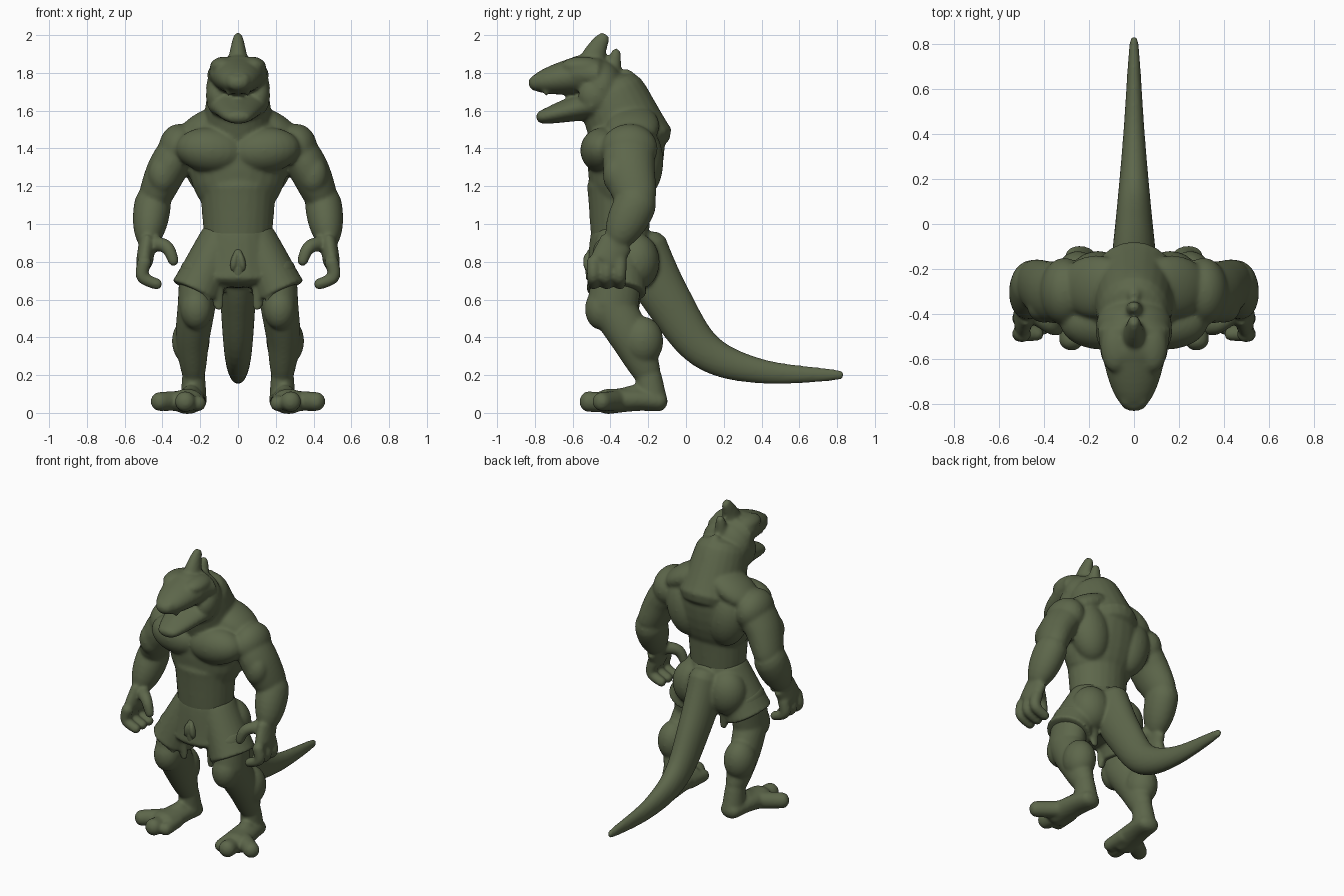
import bpy, bmesh, math
from mathutils import Vector, Matrix
from mathutils.geometry import interpolate_bezier

if "Cube" in bpy.data.objects:
    bpy.data.objects.remove(bpy.data.objects["Cube"])

OLIVE = (0.11, 0.135, 0.07, 1)
hide = bpy.data.materials.new("olive_hide")
hide.use_nodes = True
hide.diffuse_color = OLIVE
hide.node_tree.nodes["Principled BSDF"].inputs["Base Color"].default_value = OLIVE


def smooth_path(points, steps=8):
    """Smooth curve passing through every joint."""
    points = [Vector(p) for p in points]
    path = points[:1]
    for i, (a, b) in enumerate(zip(points, points[1:])):
        before = points[max(i - 1, 0)]
        after = points[min(i + 2, len(points) - 1)]
        path += interpolate_bezier(a, a + (b - before) / 6, b - (after - a) / 6, b, steps)[1:]
    return path


def tube(bm, points, start, end, bulge=0, deep=1, cap=0.8, sides=24):
    """Limb along the joints: radius runs from start to end, swelling midway; deep stretches its depth."""
    path = smooth_path(points)
    last = len(path) - 1
    stations = []
    for i, centre in enumerate(path):
        t = i / last
        radius = start + (end - start) * t + bulge * math.sin(math.pi * t)
        along = (path[min(i + 1, last)] - path[max(i - 1, 0)]).normalized()
        stations.append((centre, along, radius))
    # Rounded ends
    low, high = stations[0], stations[-1]
    for turn in (math.pi / 6, math.pi / 3, math.pi * 0.45):
        rise, shrink = math.sin(turn) * cap * min(deep, 1), math.cos(turn)
        stations.insert(0, (low[0] - low[1] * start * rise, low[1], start * shrink))
        stations.append((high[0] + high[1] * end * rise, high[1], end * shrink))
    loops = []
    for centre, along, radius in stations:
        across = Vector((1, 0, 0))
        across = (across - along * along.x).normalized()
        depth = along.cross(across) * deep
        angles = [math.tau * k / sides for k in range(sides)]
        loops.append([bm.verts.new(centre + radius * (across * math.cos(a) + depth * math.sin(a)))
                      for a in angles])
    for lower, upper in zip(loops, loops[1:]):
        for k in range(sides):
            bm.faces.new((lower[k], lower[k - 1], upper[k - 1], upper[k]))
    bm.faces.new(loops[0])
    bm.faces.new(loops[-1])


def muscle(bm, centre, radii, tilt=0):
    """Ellipsoid mass, tilted about the front axis."""
    place = Matrix.Translation(centre) @ Matrix.Rotation(tilt, 4, 'Y') @ Matrix.Diagonal((*radii, 1))
    bmesh.ops.create_uvsphere(bm, u_segments=24, v_segments=16, radius=1, matrix=place)


def mirror_parts(bm):
    """Copy everything built so far to the other side."""
    copy = bmesh.ops.duplicate(bm, geom=bm.verts[:] + bm.edges[:] + bm.faces[:])["geom"]
    verts = [item for item in copy if isinstance(item, bmesh.types.BMVert)]
    bmesh.ops.scale(bm, vec=(-1, 1, 1), verts=verts)


def finish(name, bm, voxel=0.01, rounds=9):
    """Fuse the overlapping masses into one smooth skin."""
    bmesh.ops.recalc_face_normals(bm, faces=bm.faces[:])
    mesh = bpy.data.meshes.new(name)
    bm.to_mesh(mesh)
    bm.free()
    mesh.materials.append(hide)
    mesh.shade_smooth()
    part = bpy.data.objects.new(name, mesh)
    bpy.context.collection.objects.link(part)
    fuse = part.modifiers.new("Fuse", 'REMESH')
    fuse.mode = 'VOXEL'
    fuse.voxel_size = voxel
    fuse.use_smooth_shade = True
    relax = part.modifiers.new("Relax", 'SMOOTH')
    relax.factor = 0.5
    relax.iterations = rounds


# Arms
body = bmesh.new()
shoulder = Vector((0.31, -0.3, 1.4))
elbow = Vector((0.45, -0.26, 1.12))
wrist = Vector((0.48, -0.37, 0.9))
knuckles = Vector((0.495, -0.42, 0.8))
tube(body, (shoulder, (0.38, -0.3, 1.28), elbow), 0.1, 0.08, bulge=0.015, deep=1.3)
tube(body, (elbow, wrist), 0.095, 0.05, bulge=0.02, deep=1.15)
tube(body, (wrist, knuckles), 0.045, 0.045, deep=2, cap=0.4)
muscle(body, shoulder, (0.11, 0.15, 0.13))
muscle(body, (0.4, -0.37, 1.26), (0.075, 0.07, 0.1))

# Three curled fingers and a thumb
for spread in (-1, 0, 1):
    base = knuckles + Vector((0, 0.07 * spread, 0))
    bend = base + Vector((0.01, 0, -0.08))
    tube(body, (base, bend, bend + Vector((-0.08, 0, -0.04))), 0.038, 0.03)
thumb_bend = wrist + Vector((-0.1, -0.08, -0.02))
tube(body, (wrist, thumb_bend, thumb_bend + Vector((-0.04, -0.02, -0.08))), 0.045, 0.028)

# Chest, trapezius and back muscles
muscle(body, (0.14, -0.44, 1.39), (0.19, 0.12, 0.12), tilt=-0.1)
muscle(body, (0.17, -0.28, 1.52), (0.18, 0.14, 0.08), tilt=0.5)
muscle(body, (0.16, -0.24, 1.33), (0.13, 0.12, 0.2), tilt=0.2)

# Brows, nostrils, jaw muscles and fangs
muscle(body, (0.085, -0.55, 1.84), (0.065, 0.11, 0.045), tilt=0.2)
muscle(body, (0.035, -0.78, 1.77), (0.03, 0.035, 0.025))
muscle(body, (0.11, -0.48, 1.68), (0.06, 0.09, 0.09))
muscle(body, (0.05, -0.74, 1.7), (0.016, 0.016, 0.025))
mirror_parts(body)

# Trunk and neck
tube(body, ((0, -0.35, 0.9), (0, -0.35, 1.2)), 0.175, 0.205, deep=0.85)
tube(body, ((0, -0.35, 1.1), (0, -0.3, 1.5)), 0.18, 0.25, bulge=0.05, deep=0.74, cap=0.5)
tube(body, ((0, -0.28, 1.42), (0, -0.4, 1.7)), 0.2, 0.16, deep=1.1, cap=0.5)

# Skull, muzzle, lower jaw and tongue
muscle(body, (0, -0.45, 1.72), (0.17, 0.12, 0.15))
tube(body, ((0, -0.47, 1.79), (0, -0.6, 1.8)), 0.165, 0.145, deep=0.6, cap=0.4)
tube(body, ((0, -0.55, 1.79), (0, -0.8, 1.745)), 0.15, 0.06, bulge=0.015, deep=0.7)
tube(body, ((0, -0.5, 1.63), (0, -0.765, 1.565)), 0.165, 0.07, deep=0.5)
tube(body, ((0, -0.53, 1.68), (0, -0.72, 1.61)), 0.06, 0.03, deep=0.5)

# Horns and nape ridge
tube(body, ((0, -0.5, 1.85), (0, -0.475, 1.92), (0, -0.435, 1.99)), 0.06, 0.025, deep=1.3)
tube(body, ((0, -0.39, 1.8), (0, -0.37, 1.91)), 0.05, 0.025)
tube(body, ((0, -0.32, 1.79), (0, -0.23, 1.68), (0, -0.15, 1.45)), 0.035, 0.03, bulge=0.01)
finish("upper_body", body)

# Shorts: two short legs, seat and torn hem tips
shorts = bmesh.new()
tube(shorts, ((0.08, -0.345, 0.94), (0.22, -0.37, 0.64)), 0.11, 0.14, deep=1.15, cap=0.05)
muscle(shorts, (0.13, -0.26, 0.8), (0.13, 0.12, 0.15))
for x, y in ((0.1, -0.26), (0.1, -0.44), (0.17, -0.48)):
    tube(shorts, ((x + 0.02, y, 0.67), (x, y, 0.55)), 0.05, 0.02, deep=0.6)
mirror_parts(shorts)
tube(shorts, ((0, -0.35, 0.97), (0, -0.34, 0.72)), 0.18, 0.23, deep=0.84, cap=0.3)

# Tail sweeping down and back
tube(shorts, ((0, -0.24, 0.86), (0, -0.1, 0.6), (0, 0.1, 0.33), (0, 0.4, 0.22), (0, 0.82, 0.2)),
     0.11, 0.018, bulge=0.01, deep=1.35)
finish("shorts_and_tail", shorts, rounds=7)

# Knotted tie at the front of the shorts
tie = bmesh.new()
muscle(tie, (0.02, -0.52, 0.8), (0.02, 0.025, 0.05), tilt=-0.2)
mirror_parts(tie)
tube(tie, ((0, -0.5, 0.85), (0, -0.5, 0.71)), 0.025, 0.025, bulge=0.01)
finish("waist_tie", tie, voxel=0.006, rounds=3)

# Legs
legs = bmesh.new()
hip = Vector((0.21, -0.36, 0.75))
knee = Vector((0.22, -0.39, 0.56))
ankle = Vector((0.235, -0.2, 0.2))
tube(legs, (hip, knee), 0.1, 0.1, deep=1.35)
tube(legs, (knee, (0.24, -0.29, 0.39), ankle), 0.1, 0.058, bulge=0.01, deep=1.2)
tube(legs, (ankle, ankle + Vector((0, 0.02, -0.13))), 0.06, 0.07, deep=1.15, cap=0.1)
muscle(legs, (0.25, -0.23, 0.38), (0.1, 0.11, 0.13))
muscle(legs, (0.22, -0.45, 0.55), (0.085, 0.085, 0.11))

# Feet with middle, outer and inner toes
instep = Vector((0.27, -0.42, 0.06))
tube(legs, ((0.235, -0.14, 0.06), (0.25, -0.26, 0.07), instep), 0.07, 0.09, deep=0.75)
tube(legs, ((0.25, -0.27, 0.1), instep, (0.28, -0.52, 0.06)), 0.05, 0.055)
tube(legs, ((0.28, -0.35, 0.065), (0.42, -0.45, 0.06)), 0.055, 0.05)
tube(legs, ((0.22, -0.35, 0.06), (0.21, -0.49, 0.05)), 0.05, 0.04)
mirror_parts(legs)
finish("legs", legs, rounds=7)
